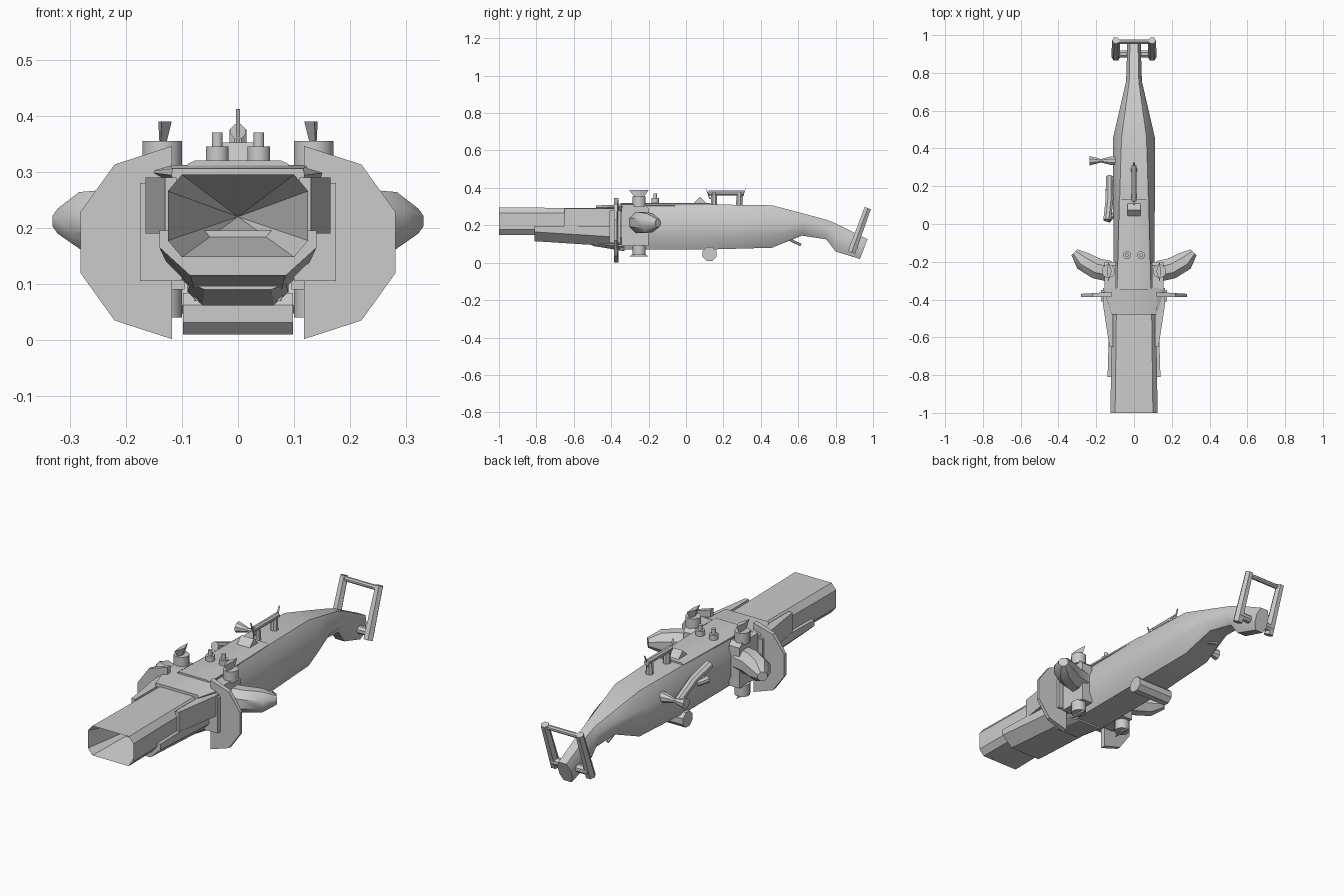
import bpy, bmesh, math
from mathutils import Vector

if "Cube" in bpy.data.objects:
    bpy.data.objects.remove(bpy.data.objects["Cube"])

steel = bpy.data.materials.new("grey_steel")
steel.diffuse_color = (0.6, 0.6, 0.6, 1)
steel.use_nodes = True
steel.node_tree.nodes["Principled BSDF"].inputs["Base Color"].default_value = steel.diffuse_color


def finish(name, bm, angle=30):
    bmesh.ops.recalc_face_normals(bm, faces=bm.faces)
    me = bpy.data.meshes.new(name)
    bm.to_mesh(me)
    bm.free()
    ob = bpy.data.objects.new(name, me)
    bpy.context.collection.objects.link(ob)
    me.materials.append(steel)
    if angle:
        bpy.ops.object.select_all(action='DESELECT')
        ob.select_set(True)
        bpy.context.view_layer.objects.active = ob
        bpy.ops.object.shade_smooth_by_angle(angle=math.radians(angle))
    return ob


def loft(name, rings, angle=30, tip=None):
    """Skin equal-length point rings; tip sinks the first end to a point."""
    bm = bmesh.new()
    vs = [[bm.verts.new(p) for p in r] for r in rings]
    n = len(vs[0])
    for a, b in zip(vs, vs[1:]):
        for i in range(n):
            bm.faces.new((a[i], a[(i + 1) % n], b[(i + 1) % n], b[i]))
    if tip:
        t = bm.verts.new(tip)
        for i in range(n):
            bm.faces.new((vs[0][i], vs[0][(i + 1) % n], t))
    else:
        bm.faces.new(vs[0])
    bm.faces.new(vs[-1])
    return finish(name, bm, angle)


def octo(y, w, z0, z1, cx=0.3, cz=0.3, shear=0):
    """Chamfered rectangle across the hull; shear leans it along y."""
    h = z1 - z0
    a, b = w * (1 - cx), h * cz
    pts = [(a, z0), (w, z0 + b), (w, z1 - b), (a, z1),
           (-a, z1), (-w, z1 - b), (-w, z0 + b), (-a, z0)]
    return [(x, y + shear * (z - z0) / h, z) for x, z in pts]


def tube(name, path, radii, sides=12):
    """Tapered round bar along a path."""
    rings = []
    path = [Vector(p) for p in path]
    for i, p in enumerate(path):
        d = (path[min(i + 1, len(path) - 1)] - path[max(i - 1, 0)]).normalized()
        ref = Vector((0, 0, 1)) if abs(d.z) < 0.9 else Vector((1, 0, 0))
        u = d.cross(ref).normalized()
        v = d.cross(u)
        rings.append([p + radii[i] * (math.cos(t) * u + math.sin(t) * v)
                      for t in (2 * math.pi * (k + 0.5) / sides for k in range(sides))])
    return loft(name, rings, 40)


def prism(name, pts, axis, lo, hi, angle=0):
    """Extrude a 2D outline along x, y or z."""
    def at(p, c):
        q = list(p)
        q.insert("xyz".index(axis), c)
        return q
    return loft(name, [[at(p, lo) for p in pts], [at(p, hi) for p in pts]], angle)


def box(name, x0, x1, y0, y1, z0, z1):
    return prism(name, [(x0, y0), (x1, y0), (x1, y1), (x0, y1)], "z", z0, z1)


# main hull running back into the curved tail
loft("hull", [octo(-0.35, 0.108, 0.07, 0.31), octo(0.1, 0.11, 0.07, 0.312),
              octo(0.46, 0.11, 0.08, 0.307, 0.4, 0.3), octo(0.62, 0.073, 0.145, 0.265, 0.4, 0.3),
              octo(0.75, 0.043, 0.125, 0.23, 0.4, 0.3), octo(0.8, 0.04, 0.06, 0.21, 0.4, 0.3),
              octo(0.93, 0.036, 0.02, 0.125, 0.4, 0.3, 0.04)], 40)

# hollow snout
loft("snout", [octo(-1, 0.125, 0.148, 0.295, 0.2, 0.2), octo(-0.35, 0.115, 0.15, 0.292, 0.2, 0.2)],
     20, tip=(0, -0.62, 0.22))

# lower jaw cradling the snout
jaw = [(-0.14, 0.195), (-0.14, 0.165), (-0.085, 0.115), (0.085, 0.115), (0.14, 0.165),
       (0.14, 0.195), (0.12, 0.195), (-0.12, 0.195)]
loft("lower_jaw", [[(x, -0.81, z) for x, z in jaw],
                   [(x * 0.9, -0.34, z - 0.03 * (z < 0.18)) for x, z in jaw]])
loft("keel", [octo(-0.5, 0.085, 0.09, 0.13), octo(-0.33, 0.09, 0.062, 0.14)])

# collar over the snout root
collar = [(-0.12, 0.275), (0.12, 0.275), (0.165, 0.3), (0.125, 0.312), (-0.125, 0.312), (-0.165, 0.3)]
loft("collar", [[(x * 0.93 if abs(x) < 0.15 else x * 0.72, -0.48, z - 0.006) for x, z in collar],
                [(x, -0.34, z) for x, z in collar]])

# top deck plate with two domed fittings
loft("deck_plate", [octo(-0.35, 0.09, 0.3, 0.32, 0.15), octo(0.13, 0.078, 0.3, 0.32, 0.15)])

fin = [(0.118, 0.346), (0.22, 0.313), (0.281, 0.228), (0.281, 0.12), (0.22, 0.035), (0.118, 0.002)]
for s, side in ((-1, "left"), (1, "right")):
    # broad shield fins, thin at the outer edge
    loft(side + "_shield_fin", [[(s * x, -0.386, z) for x, z in fin],
                                [(s * x, -0.36 - 0.06 * (x - 0.118), z) for x, z in fin]], 0)
    # shoulder mounts
    box(side + "_shoulder", s * 0.1, s * 0.175, -0.41, -0.35, 0.105, 0.28)
    prism(side + "_mount", [(-0.345, 0.09), (-0.2, 0.09), (-0.2, 0.29), (-0.22, 0.31),
                            (-0.345, 0.31)], "x", s * 0.095, s * 0.155)
    # side strakes along the jaw
    prism(side + "_strake", [(s * 0.11, -0.65), (s * 0.13, -0.65), (s * 0.165, -0.42),
                             (s * 0.165, -0.36), (s * 0.11, -0.36)], "z", 0.19, 0.29)
    # bent arm pods swept outward and back
    tube(side + "_arm_pod", [(s * 0.13, -0.25, 0.215), (s * 0.2, -0.235, 0.215),
                             (s * 0.27, -0.195, 0.213), (s * 0.315, -0.15, 0.212)],
         [0.06, 0.06, 0.055, 0.024], 8)
    # turrets above and below, each with a flared blade
    for z, d, part in ((0.3, 1, "upper"), (0.095, -1, "lower")):
        tube(f"{side}_{part}_turret", [(s * 0.135, -0.25, z), (s * 0.135, -0.25, z + d * 0.055)],
             [0.036, 0.036])
        zt = z + d * (0.09 if d > 0 else 0.063)
        zb = z + d * 0.03
        loft(f"{side}_{part}_blade", [
            [(s * 0.133, -0.26, zb), (s * 0.139, -0.26, zb), (s * 0.139, -0.24, zb), (s * 0.133, -0.24, zb)],
            [(s * 0.118, -0.25, zt), (s * 0.136, -0.305, zt), (s * 0.142, -0.25, zt), (s * 0.136, -0.2, zt)]], 0)
    # deck fittings
    tube(side + "_deck_stud", [(s * 0.037, -0.165, 0.31), (s * 0.037, -0.165, 0.345)], [0.021, 0.021])
    tube(side + "_deck_pin", [(s * 0.037, -0.165, 0.34), (s * 0.037, -0.165, 0.37)], [0.01, 0.01])
    # tail handle uprights
    tube(side + "_handle_upright", [(s * 0.096, 0.885, 0.055), (s * 0.096, 0.972, 0.292)],
         [0.024, 0.02], 6)

# tail handle cross bars
tube("handle_top_bar", [(-0.1, 0.965, 0.28), (0.1, 0.965, 0.28)], [0.012, 0.012], 8)
tube("handle_lower_bar", [(-0.1, 0.9, 0.085), (0.1, 0.9, 0.085)], [0.02, 0.02], 8)

# dorsal rail on two posts
for y, name in ((0.15, "front"), (0.285, "rear")):
    tube(name + "_rail_post", [(0, y, 0.3), (0, y, 0.375)], [0.019, 0.016], 8)
tube("dorsal_rail", [(0, 0.12, 0.372), (0, 0.31, 0.372)], [0.014, 0.014], 8)
for y, d, name in ((0.135, -1, "front"), (0.29, 1, "rear")):
    prism(name + "_rail_blade", [(y, 0.34), (y + d * 0.035, 0.412), (y + d * 0.01, 0.34)], "x", -0.004, 0.004)
prism("deck_ridge", [(0.04, 0.318), (0.075, 0.352), (0.11, 0.318)], "x", -0.035, 0.035)

# belly drum
tube("belly_drum", [(-0.098, 0.125, 0.047), (0.098, 0.125, 0.047)], [0.04, 0.04], 8)
box("drum_mount", -0.04, 0.04, 0.1, 0.15, 0.05, 0.09)

# left side tool tube and horn
tube("side_tube", [(-0.13, 0.25, 0.19), (-0.13, 0.13, 0.25), (-0.142, 0.02, 0.29)], [0.02, 0.022, 0.022], 8)
tube("side_arm", [(-0.1, 0.06, 0.2), (-0.14, 0.02, 0.22)], [0.014, 0.018], 8)
tube("side_horn", [(-0.09, 0.335, 0.24), (-0.125, 0.335, 0.24), (-0.175, 0.335, 0.24), (-0.235, 0.335, 0.24)],
     [0.026, 0.024, 0.01, 0.027], 8)

# small strut under the tail
tube("tail_strut", [(0.0, 0.55, 0.125), (0.0, 0.615, 0.095)], [0.007, 0.007], 6)
